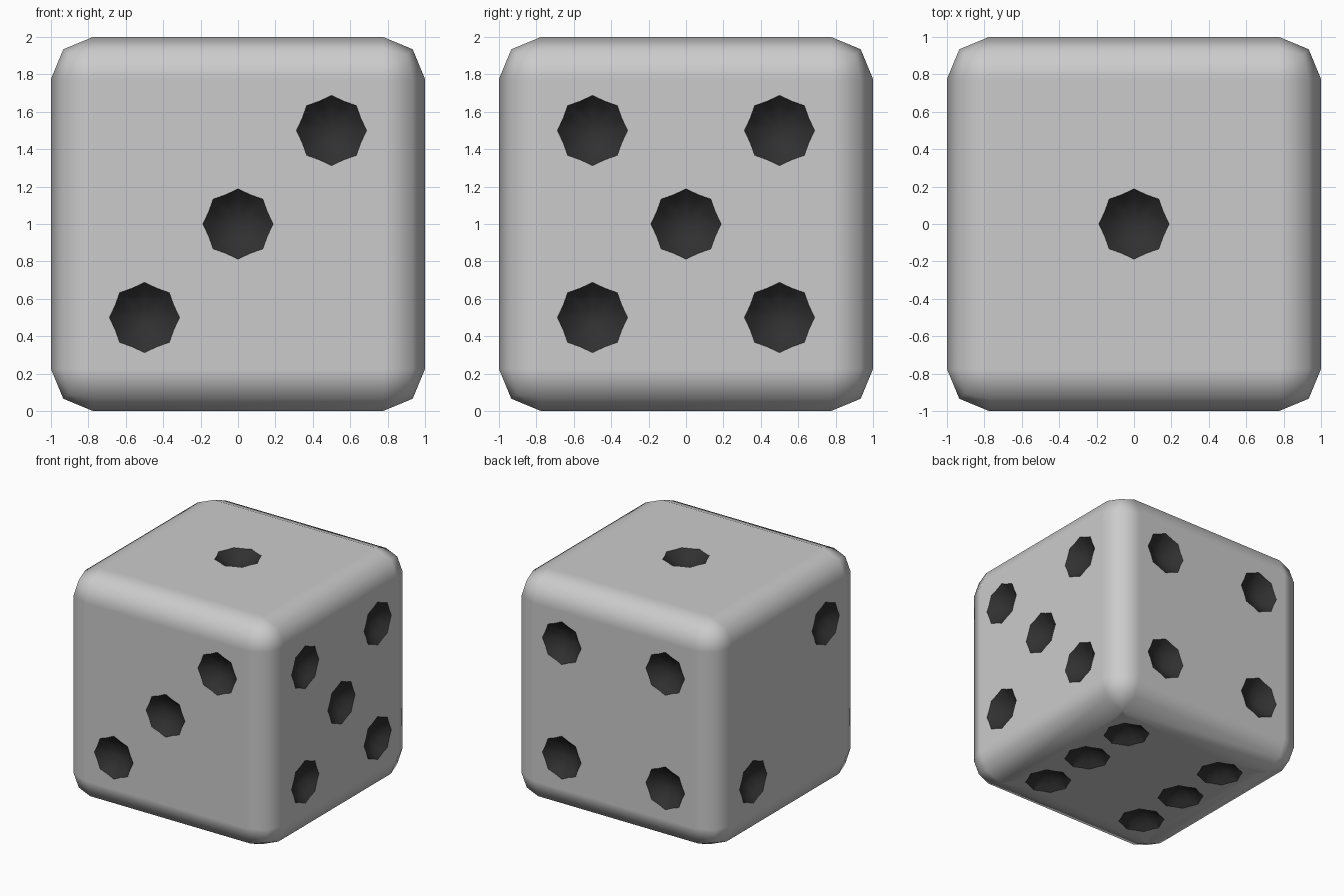
import bpy, bmesh
from math import cos, sin, pi, sqrt
from mathutils import Vector

if "Cube" in bpy.data.objects:
    bpy.data.objects.remove(bpy.data.objects["Cube"])

PIP_R, PIP_DEPTH = 0.188, 0.09
CENTRE = Vector((0, 0, 1))

# black paint for the pips
black = bpy.data.materials.new("pip_black")
black.diffuse_color = (0.03, 0.03, 0.03, 1)
black.use_nodes = True
black.node_tree.nodes["Principled BSDF"].inputs["Base Color"].default_value = black.diffuse_color


def new_object(name, bm):
    mesh = bpy.data.meshes.new(name)
    bm.to_mesh(mesh)
    bm.free()
    mesh.materials.append(None)
    mesh.materials.append(black)
    obj = bpy.data.objects.new(name, mesh)
    bpy.context.collection.objects.link(obj)
    return obj


def add_pip(bm, centre, normal, u, v):
    """Shallow bowl below the face, closed by a flat lid above it."""
    sphere_r = (PIP_R ** 2 + PIP_DEPTH ** 2) / (2 * PIP_DEPTH)
    rings = []
    for f, lift in ((1, 0.1), (1, 0), (0.75, 0), (0.5, 0), (0.25, 0)):
        ring = []
        for i in range(16):
            a = i * pi / 8
            r = f * PIP_R * (0.905 if i % 2 else 1)
            h = lift + sphere_r - PIP_DEPTH - sqrt(sphere_r ** 2 - (f * PIP_R) ** 2)
            ring.append(bm.verts.new(centre + u * r * cos(a) + v * r * sin(a) + normal * h))
        rings.append(ring)
    bottom = bm.verts.new(centre - normal * PIP_DEPTH)
    faces = [bm.faces.new(rings[0])]
    for a, b in zip(rings, rings[1:]):
        for i in range(16):
            j = (i + 1) % 16
            faces.append(bm.faces.new((a[i], b[i], b[j], a[j])))
    for i in range(16):
        faces.append(bm.faces.new((rings[-1][i], bottom, rings[-1][(i + 1) % 16])))
    for face in faces:
        face.material_index = 1


# rounded cube body
bm = bmesh.new()
bmesh.ops.create_cube(bm, size=2)
bmesh.ops.bevel(bm, geom=bm.edges[:], offset=0.225, segments=2, profile=0.5, affect='EDGES')
bmesh.ops.translate(bm, verts=bm.verts, vec=CENTRE)
body = new_object("die_body", bm)

# pip layouts: normal, u axis, v axis, positions
X, Y, Z = Vector((1, 0, 0)), Vector((0, 1, 0)), Vector((0, 0, 1))
h = 0.5
four = [(a, b) for a in (-h, h) for b in (-h, h)]
layouts = [
    (Z, X, Y, [(0, 0)]),
    (-X, Y, Z, [(-h, h), (h, -h)]),
    (-Y, X, Z, [(-h, -h), (0, 0), (h, h)]),
    (Y, X, Z, four),
    (X, Y, Z, four + [(0, 0)]),
    (-Z, X, Y, four + [(-h, 0), (h, 0)]),
]
bm = bmesh.new()
for n, u, v, spots in layouts:
    for a, b in spots:
        add_pip(bm, CENTRE + n + u * a + v * b, n, u, v)
bmesh.ops.recalc_face_normals(bm, faces=bm.faces)
cutter = new_object("pip_cutter", bm)
cutter.hide_render = True

# sink the pips into the body
cut = body.modifiers.new("pips", 'BOOLEAN')
cut.operation = 'DIFFERENCE'
cut.solver = 'EXACT'
cut.object = cutter
bpy.context.view_layer.objects.active = body
bpy.ops.object.modifier_apply(modifier=cut.name)
bpy.data.objects.remove(cutter)

# smooth shading with crisp pip rims and flat faces
bm = bmesh.new()
bm.from_mesh(body.data)
for f in bm.faces:
    f.smooth = True
for e in bm.edges:
    e.smooth = len({f.material_index for f in e.link_faces}) == 1
bm.to_mesh(body.data)
bm.free()
flat = body.modifiers.new("flat_faces", 'WEIGHTED_NORMAL')
flat.weight = 100
flat.keep_sharp = True
